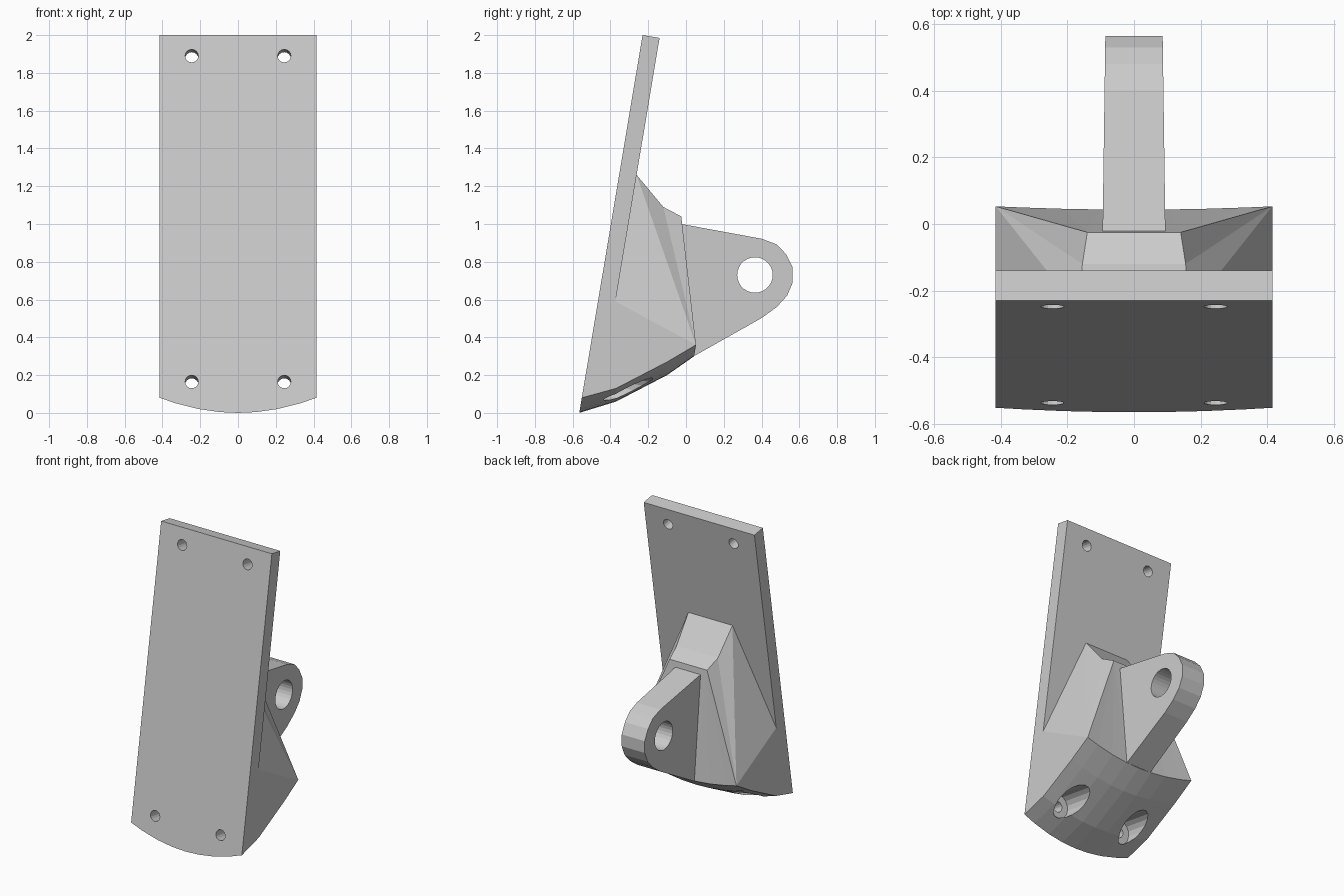
import bpy, bmesh, math
from mathutils import Vector

if "Cube" in bpy.data.objects:
    bpy.data.objects.remove(bpy.data.objects["Cube"])

W = 0.415
SLOPE = 0.1675                       # lean of the plate, dy/dz
AXIS = Vector((0, 1, -SLOPE)).normalized()


def make_object(name, bm):
    bmesh.ops.recalc_face_normals(bm, faces=bm.faces)
    me = bpy.data.meshes.new(name)
    bm.to_mesh(me)
    bm.free()
    ob = bpy.data.objects.new(name, me)
    bpy.context.collection.objects.link(ob)
    return ob


def drill(ob, start, axis, radius, length, sides):
    bm = bmesh.new()
    bmesh.ops.create_cone(bm, cap_ends=True, segments=sides, radius1=radius,
                          radius2=radius, depth=length)
    cutter = make_object("drill_cutter", bm)
    cutter.hide_render = True
    cutter.rotation_mode = 'QUATERNION'
    cutter.rotation_quaternion = axis.to_track_quat('Z', 'Y')
    cutter.location = start + axis * length / 2
    mod = ob.modifiers.new("drill", 'BOOLEAN')
    mod.operation = 'DIFFERENCE'
    mod.solver = 'EXACT'
    mod.object = cutter
    bpy.context.view_layer.objects.active = ob
    bpy.ops.object.modifier_apply(modifier=mod.name)
    bpy.data.objects.remove(cutter)


# Plate with wedge-shaped body and curved underside
bm = bmesh.new()
xs = [-W, -0.33, -0.21, -0.1, 0, 0.1, 0.21, 0.33, W]
profile = [(-0.565, 0.0, 0.08), (-0.37, 0.06, 0.07), (-0.1, 0.2, 0.07), (0.043, 0.3, 0.06)]
rows = []
for r, (y, z, rise) in enumerate(profile):
    row = []
    for x in xs:
        q = (x / W) ** 2
        zz = z + rise * q
        yy = y + SLOPE * zz if r == 0 else y + (0.01 * q if r == 3 else 0)
        row.append(bm.verts.new((x, yy, zz)))
    rows.append(row)
for a, b in zip(rows, rows[1:]):
    for i in range(len(xs) - 1):
        bm.faces.new((a[i], a[i + 1], b[i + 1], b[i]))


def pair(x, y, z):
    return [bm.verts.new((s * x, y, z)) for s in (-1, 1)]


front_top = pair(W, -0.23, 2.0)
back_top = pair(W, -0.14, 1.985)
side = pair(W, -0.3737, 0.59)
ridge_a = pair(0.165, -0.2615, 1.26)
ridge_b = pair(0.155, -0.12, 1.09)
ridge_c = pair(0.14, -0.025, 1.04)
bm.faces.new(rows[0] + front_top[::-1])
bm.faces.new((back_top[0], side[0], ridge_a[0], ridge_a[1], side[1], back_top[1]))
for p, q in ((front_top, back_top), (ridge_a, ridge_b), (ridge_b, ridge_c)):
    bm.faces.new((p[0], p[1], q[1], q[0]))
for k, end in ((0, 0), (1, -1)):
    low = rows[3][end]
    bm.faces.new([r[end] for r in rows] + [side[k], back_top[k], front_top[k]])
    for p, q in ((side, ridge_a), (ridge_a, ridge_b), (ridge_b, ridge_c)):
        bm.faces.new((p[k], low, q[k]))
mid = len(xs) // 2
for i in range(len(xs) - 1):
    bm.faces.new((rows[3][i], rows[3][i + 1], ridge_c[0 if i < mid else 1]))
bm.faces.new((ridge_c[0], ridge_c[1], rows[3][mid]))
body = make_object("mounting_plate", bm)

# Screw holes, the lower two counterbored from below
for x in (-0.245, 0.245):
    for z in (0.165, 1.89):
        start = Vector((x, -0.565 + SLOPE * z, z))
        drill(body, start - AXIS * 0.05, AXIS, 0.035, 0.2, 16)
        if z < 1:
            drill(body, start + AXIS * 0.1, AXIS, 0.08, 0.7, 16)

# Pivot lug with its pin hole
outline = [(-0.1, 0.95), (-0.025, 1.0), (0.4, 0.922), (0.48, 0.892), (0.53, 0.84),
           (0.565, 0.77), (0.565, 0.69), (0.535, 0.62), (0.48, 0.56), (0.4, 0.502),
           (0.045, 0.302), (-0.04, 0.34)]
bm = bmesh.new()
sides = [[bm.verts.new((s * (0.094 - 0.014 * y), y, z)) for y, z in outline] for s in (-1, 1)]
for s in sides:
    bm.faces.new(s)
for i in range(len(outline)):
    j = (i + 1) % len(outline)
    bm.faces.new((sides[0][i], sides[0][j], sides[1][j], sides[1][i]))
lug = make_object("pivot_lug", bm)
drill(lug, Vector((-0.2, 0.365, 0.73)), Vector((1, 0, 0)), 0.094, 0.4, 28)
